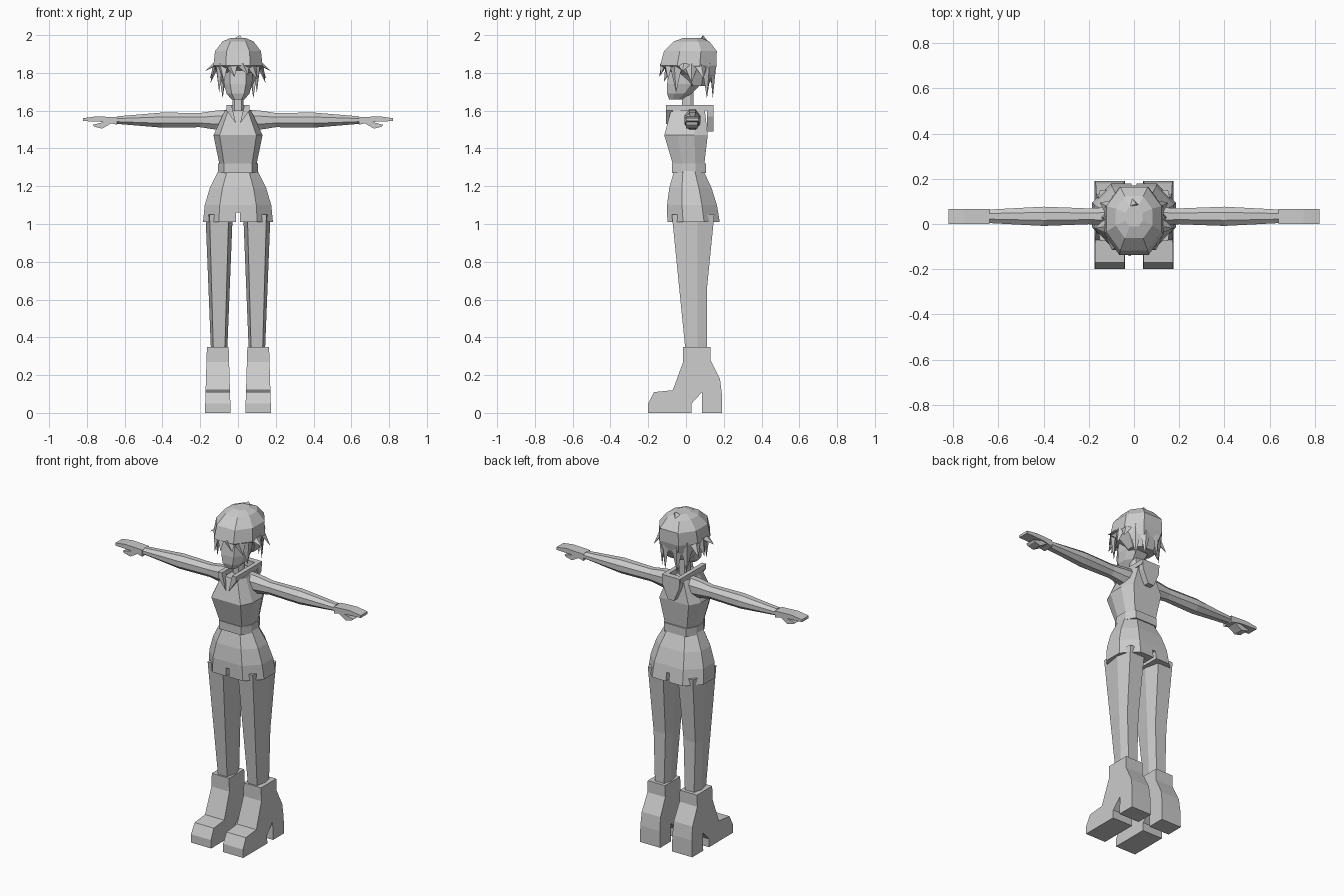
import bpy, bmesh
from math import sin, cos, sqrt, radians, pi
from mathutils import Vector

default_cube = bpy.data.objects.get("Cube")
if default_cube:
    bpy.data.objects.remove(default_cube, do_unlink=True)

gray = (.6, .6, .6, 1)
material = bpy.data.materials.new("plain_gray")
material.use_nodes = True
material.diffuse_color = gray
material.node_tree.nodes["Principled BSDF"].inputs["Base Color"].default_value = gray

SIDES = {"left": 1, "right": -1}


def loft(name, rings):
    """Skin a list of equal-length point rings and cap both ends."""
    bm = bmesh.new()
    loops = [[bm.verts.new(point) for point in ring] for ring in rings]
    for lower, upper in zip(loops, loops[1:]):
        for i in range(len(lower)):
            bm.faces.new((lower[i - 1], lower[i], upper[i], upper[i - 1]))
    bm.faces.new(loops[0])
    bm.faces.new(loops[-1])
    bmesh.ops.recalc_face_normals(bm, faces=bm.faces)
    mesh = bpy.data.meshes.new(name)
    bm.to_mesh(mesh)
    bm.free()
    mesh.materials.append(material)
    part = bpy.data.objects.new(name, mesh)
    bpy.context.scene.collection.objects.link(part)
    return part


def body_ring(z, half, depth, middle, flat):
    """Ten-sided section with a flat front and back."""
    front, back = middle - depth / 2, middle + depth / 2
    edge = half * flat
    right_half = [(0, front), (edge, front), (half, middle - depth / 5),
                  (half, middle + depth / 5), (edge, back), (0, back)]
    left_half = [(-x, y) for x, y in right_half[-2:0:-1]]
    return [(x, y, z) for x, y in right_half + left_half]


def body(name, sections, flat):
    """Stack sections given as height, half width, depth and middle y."""
    return loft(name, [body_ring(*section, flat) for section in sections])


def plate(name, outline, front, back, sign=1):
    """Extrude an outline in x and z from front to back."""
    return loft(name, [[(sign * x, y, z) for x, z in outline] for y in (front, back)])


def box(name, left, right, front, back, bottom, top):
    outline = [(left, bottom), (right, bottom), (right, top), (left, top)]
    return plate(name, outline, front, back)


# Torso, belt, neck and head
WAIST, CHEST, SHOULDER, CHIN = 1.3, 1.47, 1.6, 1.66
body("torso", [(WAIST, .095, .16, .015), (CHEST, .13, .23, 0),
               (SHOULDER, .07, .18, .01)], .75)
body("belt", [(WAIST + offset, .105, .18, .015) for offset in (-.03, .02)], .7)
body("neck", [(height, .03, .06, .01) for height in (SHOULDER, CHIN + .1)], .6)
body("head", [(CHIN, .035, .07, -.055), (CHIN + .03, .06, .13, -.035),
              (CHIN + .08, .075, .18, -.01), (1.9, .08, .18, .01)], .55)

# Shorts flare smoothly from the belt to the hem
HEM = 1.01
shorts_sections = []
for step in range(4):
    rise = step / 3
    half = .185 - .08 * rise ** 2
    shorts_sections.append((HEM + .27 * rise, half, half * 1.5, .04 - .025 * rise))
shorts = body("shorts", shorts_sections, .55)

# Slit between the legs of the shorts
cutter = box("slit_cutter", -.01, .01, -.3, .3, HEM - .1, HEM + .05)
cutter.hide_render = True
cutter.hide_viewport = True
slit = shorts.modifiers.new("slit", "BOOLEAN")
slit.operation = "DIFFERENCE"
slit.object = cutter

# Collar flap hanging down the back
COLLAR = 1.63
flap = [(.06, COLLAR), (.055, 1.57), (.02, 1.49)]
flap += [(-x, z) for x, z in reversed(flap)]
plate("collar_flap", flap, .11, .145)

# Boot side profile, from the toe over the shaft to the heel
ANKLE = .35
boot_profile = [(-.2, 0), (-.2, .05), (-.17, .11), (-.07, .12), (-.015, .27),
                (-.015, ANKLE), (.13, ANKLE), (.13, .28), (.18, .18), (.19, .1),
                (.19, 0), (.085, 0), (.085, .11), (.03, .05), (.03, 0)]


def make_leg(name, sign):
    """Six-sided leg that narrows and shifts back toward the ankle."""
    rings = []
    for z, back in ((HEM + .04, .15), (.65, .11), (ANKLE - .01, .11)):
        half, front = .03 + .04 * z, .03 - .1 * z
        edge = half * .7
        section = [(-edge, front), (edge, front), (half, .06),
                   (edge, back), (-edge, back), (-half, .06)]
        rings.append([(sign * (.1 + x), y, z) for x, y in section])
    loft(name, rings)


def make_boot(name, sign):
    """Boot whose two flanks lean in slightly toward the top."""
    rings = []
    for flank in (-1, 1):
        rings.append([(sign * (.107 + flank * (.068 - .03 * z)), y, z)
                      for y, z in boot_profile])
    loft(name, rings)


def make_arm(name, sign):
    """Eight-sided arm, thickest at the shoulder and thin at the wrist."""
    rings = []
    corners = [(i + .5) * pi / 4 for i in range(8)]
    for x, width, height in ((.06, .085, .11), (.12, .08, .1), (.2, .07, .075),
                             (.4, .085, .08), (.64, .06, .04)):
        reach = .5 / cos(pi / 8)
        rings.append([(sign * x, .034 + reach * width * cos(a),
                       1.55 + reach * height * sin(a)) for a in corners])
    loft(name, rings)


def make_hand(side, sign):
    """Flat mitten hand with a separate thumb below."""
    fingers = [(.64, 1.525), (.7, 1.54), (.82, 1.545), (.82, 1.56), (.75, 1.57), (.64, 1.565)]
    thumb = [(.66, 1.54), (.71, 1.54), (.77, 1.525), (.76, 1.515), (.72, 1.505)]
    plate(side + "_hand", fingers, 0, .066, sign)
    plate(side + "_thumb", thumb, 0, .06, sign)


def make_collar(side, sign):
    """Collar strip over the shoulder, ending in a pointed lapel."""
    inner, outer = .034, .06
    left, right = sorted((sign * inner, sign * outer))
    box(side + "_collar", left, right, -.1, .14, SHOULDER, COLLAR)
    lapel = [(inner, COLLAR), (outer, COLLAR), (outer, SHOULDER), (.01, 1.53)]
    plate(side + "_lapel", lapel, -.105, -.07, sign)


for side, sign in SIDES.items():
    make_leg(side + "_leg", sign)
    make_boot(side + "_boot", sign)
    make_arm(side + "_arm", sign)
    make_hand(side, sign)
    make_collar(side, sign)

# Hair cap: narrow at the nape, rounded over the crown
BROW = 1.84
cap_sections = [(BROW - .11, .075, .11, .06), (BROW - .05, .105, .2, .05)]
for rise in (0, .5, .85, .97):
    half = .13 * sqrt(1 - rise ** 3)
    cap_sections.append((BROW + .15 * rise, half, half * 2.3, .013 + .02 * rise))
body("hair_cap", cap_sections, .5)


def lock(name, angle, flare, drop, sweep=0):
    """Pointed strand from the rim of the cap, angled from the front."""
    turn = radians(angle)
    outward = Vector((sin(turn), -cos(turn), 0))
    along = Vector((cos(turn), sin(turn), 0))
    root = Vector((.115 * outward.x, .015 + .135 * outward.y, BROW + .01))
    tip = root + outward * flare + along * sweep - Vector((0, 0, drop))
    diamond = [along * .04, outward * .02, along * -.04, outward * -.02]
    loft(name, [[root + corner for corner in diamond],
                [tip + corner * .03 for corner in diamond]])


# Fringe swept toward the left, longer at the temples
for angle in (-45, -20, 10, 35):
    lock("fringe_lock", angle, .02, .05 + .001 * abs(angle), sweep=.03)

# Side locks alternate between flared and hanging, then the nape
for side, sign in SIDES.items():
    for angle, flare, drop in ((60, 0, .15), (80, .06, .04), (95, .03, .1),
                               (115, .05, .08), (135, 0, .18), (160, 0, .18)):
        lock(side + "_hair_lock", sign * angle, flare, drop)

# Small tuft on the crown
tuft_base = [Vector((-.06, .06, 1.96)), Vector((-.02, .13, 1.95)), Vector((.03, .08, 1.97))]
tuft_tip = Vector((.01, .09, 2))
loft("crown_tuft", [tuft_base, [tuft_tip.lerp(corner, .03) for corner in tuft_base]])
